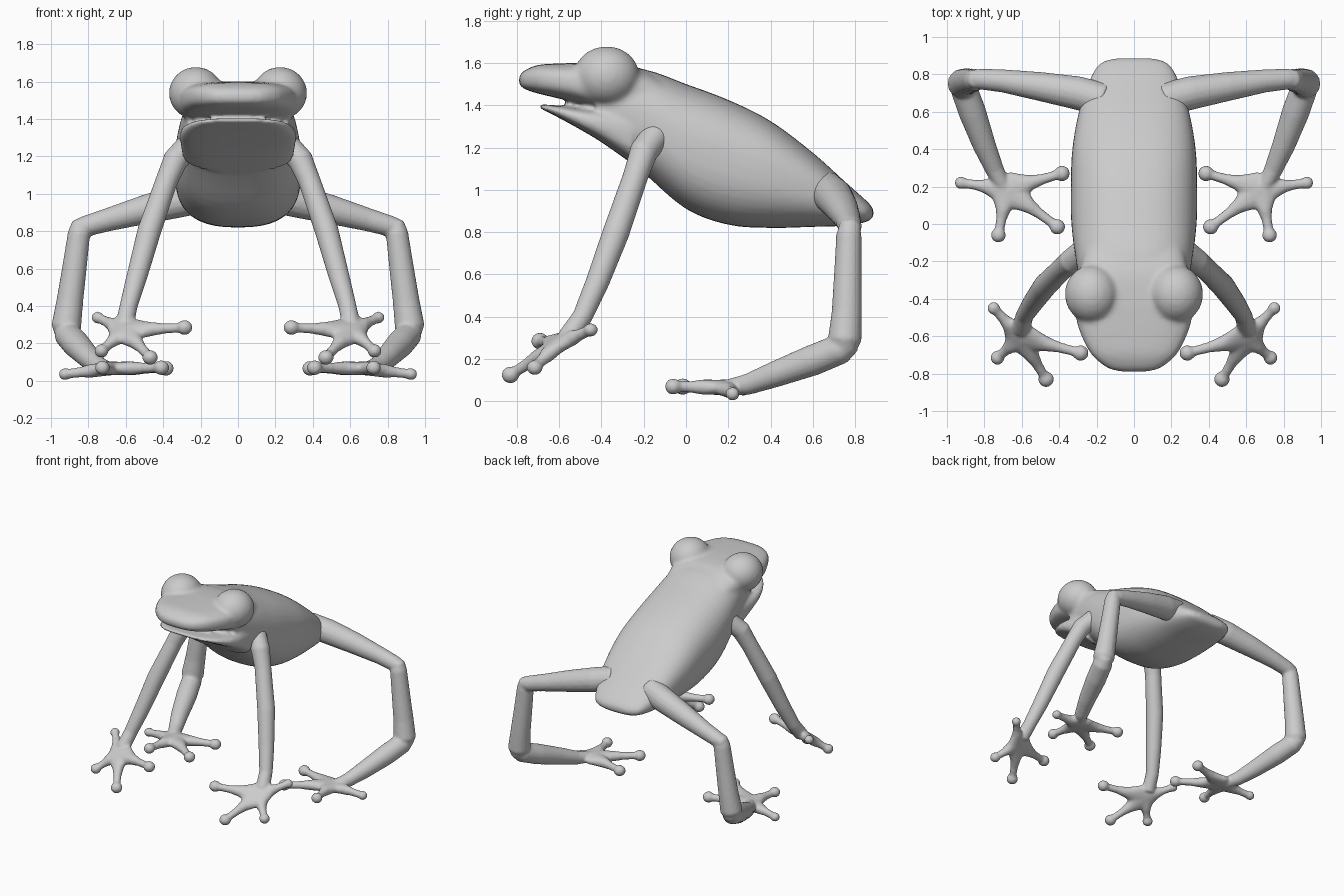
import bpy, bmesh
from math import sin, cos, pi
from mathutils import Vector, Matrix

if "Cube" in bpy.data.objects:
    bpy.data.objects.remove(bpy.data.objects["Cube"])


def skin(bm, rings):
    """Bridge a list of equal-sized rings and cap both ends."""
    rows = [[bm.verts.new(p) for p in r] for r in rings]
    n = len(rows[0])
    for a, b in zip(rows, rows[1:]):
        for i in range(n):
            j = (i + 1) % n
            bm.faces.new((a[i], a[j], b[j], b[i]))
    bm.faces.new(rows[0][::-1])
    bm.faces.new(rows[-1])


def spline(rows, steps=4):
    """Smoothly interpolate rows of numbers (Catmull-Rom)."""
    out = []
    for i in range(len(rows) - 1):
        p = [rows[max(i - 1, 0)], rows[i], rows[i + 1], rows[min(i + 2, len(rows) - 1)]]
        for s in range(steps):
            t = s / steps
            out.append([0.5 * (2 * b + (c - a) * t + (2 * a - 5 * b + 4 * c - d) * t * t
                               + (3 * b - a - 3 * c + d) * t ** 3) for a, b, c, d in zip(*p)])
    return out + [list(rows[-1])]


def loft(bm, rows, power, n=40):
    """Superellipse sections, rows of (y, top z, bottom z, half width)."""
    rings = []
    for y, top, bot, w in spline(rows):
        ring = []
        for k in range(n):
            c, s = cos(2 * pi * k / n), sin(2 * pi * k / n)
            x = w * abs(c) ** (2 / power) * (1 if c > 0 else -1)
            z = (top - bot) / 2 * abs(s) ** (2 / power) * (1 if s > 0 else -1)
            ring.append((x, y, (top + bot) / 2 + z))
        rings.append(ring)
    skin(bm, rings)


def tube(bm, pts, radii, normal=(0.3, 0.5, 0.8), flat=1.0, n=16):
    """Round or flattened tube along a path with a radius per point."""
    pts = [Vector(p) for p in pts]
    rings = []
    for i, p in enumerate(pts):
        t = (pts[min(i + 1, len(pts) - 1)] - pts[max(i - 1, 0)]).normalized()
        side = t.cross(Vector(normal)).normalized()
        up = side.cross(t)
        rings.append([p + radii[i] * (cos(2 * pi * k / n) * side + flat * sin(2 * pi * k / n) * up)
                      for k in range(n)])
    skin(bm, rings)


def ball(bm, centre, radii):
    m = Matrix.Translation(centre) @ Matrix.Diagonal((*radii, 1))
    bmesh.ops.create_uvsphere(bm, u_segments=24, v_segments=16, radius=1, matrix=m)


def foot(bm, palm, tips):
    """Webbed palm with four tapering toes ending in round pads."""
    palm = Vector(palm)
    t = [Vector(tip) for tip, r in tips]
    normal = (t[0] - t[2]).cross(t[1] - t[3]).normalized()
    for tip, r in tips:
        tip = Vector(tip)
        steps = (-0.12, 0.0, 0.15, 0.3, 0.45, 0.65, 0.85, 1.0)
        widths = (0.06, 0.085, 0.085, 0.06, 0.04, 0.028, 0.026, 0.03)
        pts = [palm.lerp(tip, s) for s in steps]
        rings = []
        d = (tip - palm).normalized()
        side = d.cross(normal).normalized()
        up = side.cross(d)
        for p, w in zip(pts, widths):
            h = min(w, 0.036)
            rings.append([p + w * cos(2 * pi * k / 16) * side + h * sin(2 * pi * k / 16) * up
                          for k in range(16)])
        skin(bm, rings)
        ball(bm, tip, (r, r, r * 0.95))


def finish(bm, name, voxel, smooth, mirror=False):
    """Fuse the overlapping pieces into one smooth surface."""
    bmesh.ops.recalc_face_normals(bm, faces=bm.faces)
    me = bpy.data.meshes.new(name)
    bm.to_mesh(me)
    bm.free()
    ob = bpy.data.objects.new(name, me)
    bpy.context.collection.objects.link(ob)
    rm = ob.modifiers.new("fuse", 'REMESH')
    rm.mode = 'VOXEL'
    rm.voxel_size = voxel
    rm.use_smooth_shade = True
    sm = ob.modifiers.new("soften", 'SMOOTH')
    sm.factor = 0.5
    sm.iterations = smooth
    if mirror:
        mi = ob.modifiers.new("mirror", 'MIRROR')
        mi.use_mirror_merge = False
    return ob


# Body: torso, upper head, lower jaw and bulging eyes
bm = bmesh.new()
loft(bm, [(-0.42, 1.58, 1.27, 0.27), (-0.2, 1.57, 1.08, 0.31), (0.0, 1.50, 0.91, 0.335),
          (0.2, 1.425, 0.835, 0.338), (0.4, 1.325, 0.82, 0.33), (0.6, 1.175, 0.825, 0.295),
          (0.75, 1.04, 0.83, 0.245), (0.84, 0.96, 0.845, 0.20), (0.875, 0.925, 0.86, 0.15),
          (0.887, 0.90, 0.88, 0.08)], 2.5)
loft(bm, [(-0.79, 1.53, 1.505, 0.06), (-0.77, 1.56, 1.48, 0.14), (-0.7, 1.59, 1.455, 0.225),
          (-0.6, 1.597, 1.432, 0.28), (-0.5, 1.60, 1.405, 0.31), (-0.4, 1.60, 1.37, 0.31),
          (-0.25, 1.585, 1.33, 0.29), (-0.12, 1.53, 1.32, 0.26)], 3)
loft(bm, [(-0.695, 1.405, 1.39, 0.11), (-0.67, 1.403, 1.375, 0.18), (-0.6, 1.398, 1.34, 0.255),
          (-0.5, 1.388, 1.285, 0.30), (-0.4, 1.385, 1.225, 0.31), (-0.25, 1.38, 1.12, 0.30)], 3.2)
for sx in (-1, 1):
    ball(bm, (sx * 0.225, -0.375, 1.538), (0.145, 0.155, 0.14))
finish(bm, "body", 0.014, 6)

# Front legs with splayed, tilted hands
bm = bmesh.new()
tube(bm, [(0.26, -0.14, 1.26), (0.335, -0.2, 1.18), (0.385, -0.24, 1.06), (0.475, -0.33, 0.8),
          (0.54, -0.42, 0.56), (0.585, -0.49, 0.4), (0.605, -0.56, 0.3)],
     [0.07, 0.068, 0.06, 0.064, 0.056, 0.048, 0.05])
foot(bm, (0.605, -0.605, 0.27),
     [((0.285, -0.69, 0.285), 0.042), ((0.47, -0.83, 0.125), 0.042),
      ((0.73, -0.715, 0.16), 0.038), ((0.75, -0.45, 0.338), 0.034)])
finish(bm, "front_legs", 0.01, 4, True)

# Hind legs: thigh, shin, long ankle and flat foot
bm = bmesh.new()
tube(bm, [(0.15, 0.66, 1.0), (0.3, 0.7, 0.965), (0.5, 0.735, 0.915), (0.7, 0.765, 0.86),
          (0.82, 0.775, 0.825), (0.875, 0.778, 0.81)],
     [0.09, 0.09, 0.078, 0.062, 0.056, 0.045], (0, 0, 1))
tube(bm, [(0.845, 0.772, 0.855), (0.85, 0.77, 0.79), (0.875, 0.765, 0.6), (0.9, 0.76, 0.42),
          (0.918, 0.75, 0.29), (0.92, 0.745, 0.245)],
     [0.04, 0.06, 0.066, 0.072, 0.08, 0.06], (0, 1, 0))
tube(bm, [(0.93, 0.785, 0.28), (0.912, 0.73, 0.248), (0.865, 0.6, 0.195), (0.80, 0.42, 0.128),
          (0.745, 0.29, 0.08), (0.7, 0.2, 0.065)],
     [0.05, 0.072, 0.074, 0.062, 0.05, 0.04], (0, 0, 1))
foot(bm, (0.68, 0.185, 0.066),
     [((0.385, 0.27, 0.067), 0.042), ((0.41, -0.015, 0.07), 0.042),
      ((0.725, -0.06, 0.07), 0.04), ((0.925, 0.22, 0.036), 0.034)])
finish(bm, "hind_legs", 0.01, 4, True)
